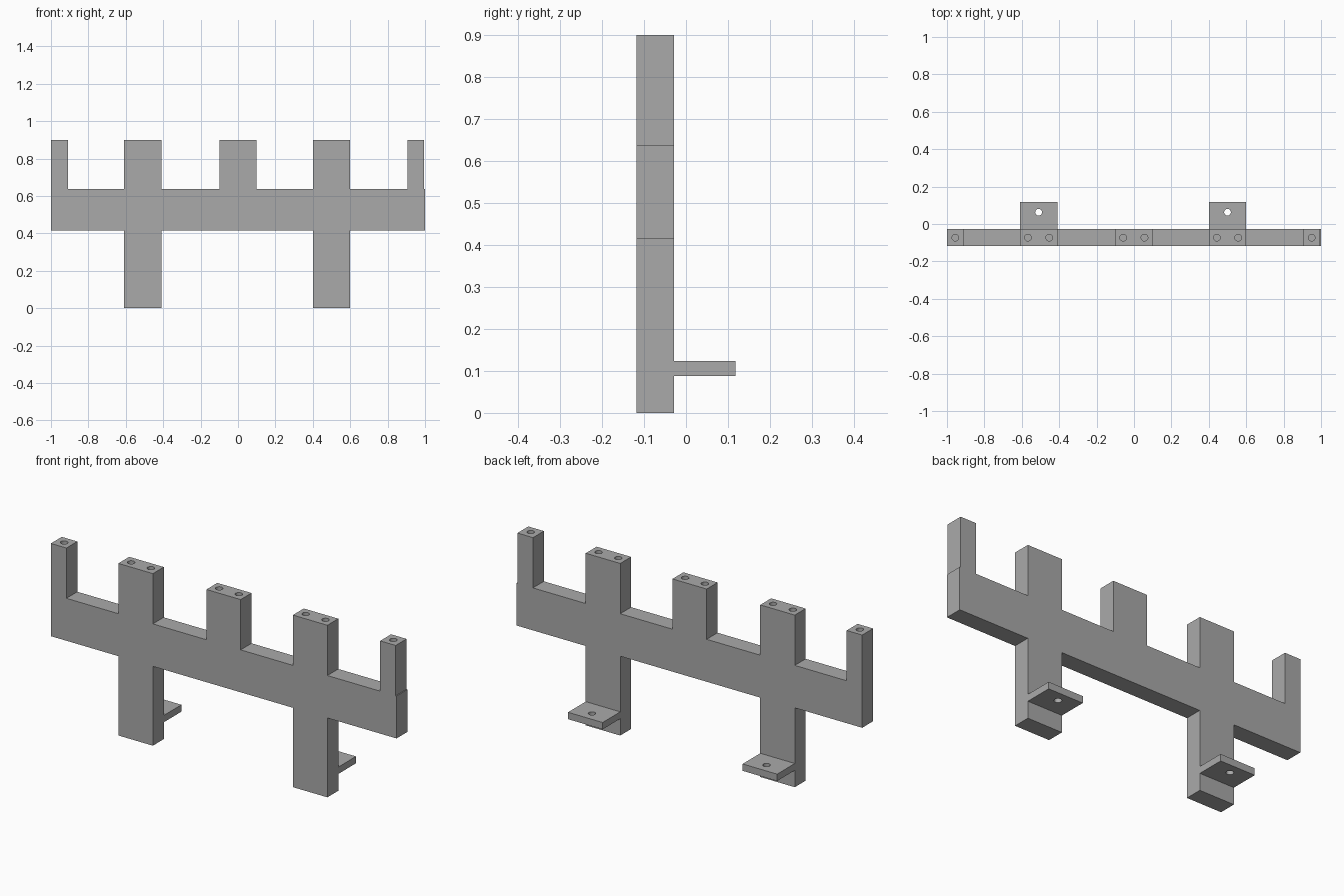
import bpy, bmesh
from mathutils import Matrix

cube = bpy.data.objects.get("Cube")
if cube:
    bpy.data.objects.remove(cube, do_unlink=True)

grey = bpy.data.materials.new("plain grey")
grey.use_nodes = True
grey.diffuse_color = (0.4, 0.4, 0.4, 1)
grey.node_tree.nodes["Principled BSDF"].inputs["Base Color"].default_value = (0.4, 0.4, 0.4, 1)

FRONT, BACK, TAB_END = -0.118, -0.028, 0.118
BEAM_LOW, BEAM_TOP, TOP = 0.415, 0.637, 0.9
HOLE_R = 0.018


def make_object(name, bm):
    bmesh.ops.recalc_face_normals(bm, faces=bm.faces)
    mesh = bpy.data.meshes.new(name)
    bm.to_mesh(mesh)
    bm.free()
    mesh.materials.append(grey)
    obj = bpy.data.objects.new(name, mesh)
    bpy.context.collection.objects.link(obj)
    return obj


def extrude_outline(name, points, vector):
    bm = bmesh.new()
    face = bm.faces.new([bm.verts.new(p) for p in points])
    new = bmesh.ops.extrude_face_region(bm, geom=[face])["geom"]
    bmesh.ops.translate(bm, vec=vector, verts=[v for v in new if isinstance(v, bmesh.types.BMVert)])
    # extruding keeps the first face, so the solid is closed at both ends
    return make_object(name, bm)


def drill(obj, centres, low, high):
    """Cut upright round holes at the given (x, y) centres."""
    bm = bmesh.new()
    for x, y in centres:
        bmesh.ops.create_cone(bm, cap_ends=True, segments=24, radius1=HOLE_R, radius2=HOLE_R,
                              depth=high - low,
                              matrix=Matrix.Translation((x, y, (low + high) / 2)))
    cutter = make_object("hole_cutter", bm)
    cutter.hide_render = True
    mod = obj.modifiers.new("holes", "BOOLEAN")
    mod.operation = "DIFFERENCE"
    mod.solver = "EXACT"
    mod.object = cutter
    bpy.context.view_layer.objects.active = obj
    bpy.ops.object.modifier_apply(modifier=mod.name)
    bpy.data.objects.remove(cutter, do_unlink=True)


# Rack frame: beam, five upright posts and two legs in one outline
posts = [(-1, -0.91), (-0.61, -0.41), (-0.1, 0.098), (0.4, 0.6), (0.905, 0.995)]
legs = [posts[1], posts[3]]
outline = []
for a, b in posts:
    outline += [(a, BEAM_TOP), (a, TOP), (b, TOP), (b, BEAM_TOP)]
outline = outline[1:] + [(1, BEAM_TOP), (1, BEAM_LOW)]
for a, b in reversed(legs):
    outline += [(b, BEAM_LOW), (b, 0), (a, 0), (a, BEAM_LOW)]
outline.append((-1, BEAM_LOW))
frame = extrude_outline("rack_frame", [(x, FRONT, z) for x, z in outline], (0, BACK - FRONT, 0))

# Blind holes in the post tops: one on narrow posts, two on wide ones
holes = []
for a, b in posts:
    mid = (a + b) / 2
    offsets = (0,) if b - a < 0.15 else (-0.057, 0.057)
    holes += [(mid + d, (FRONT + BACK) / 2) for d in offsets]
drill(frame, holes, TOP - 0.15, TOP + 0.05)

# Mounting tabs behind the legs, each with a through hole
for side, (a, b) in zip(("right", "left"), legs):
    tab = extrude_outline(side + "_mounting_tab",
                          [(a, BACK, 0.088), (b, BACK, 0.088), (b, TAB_END, 0.088), (a, TAB_END, 0.088)],
                          (0, 0, 0.036))
    drill(tab, [((a + b) / 2, 0.063)], 0.05, 0.16)
